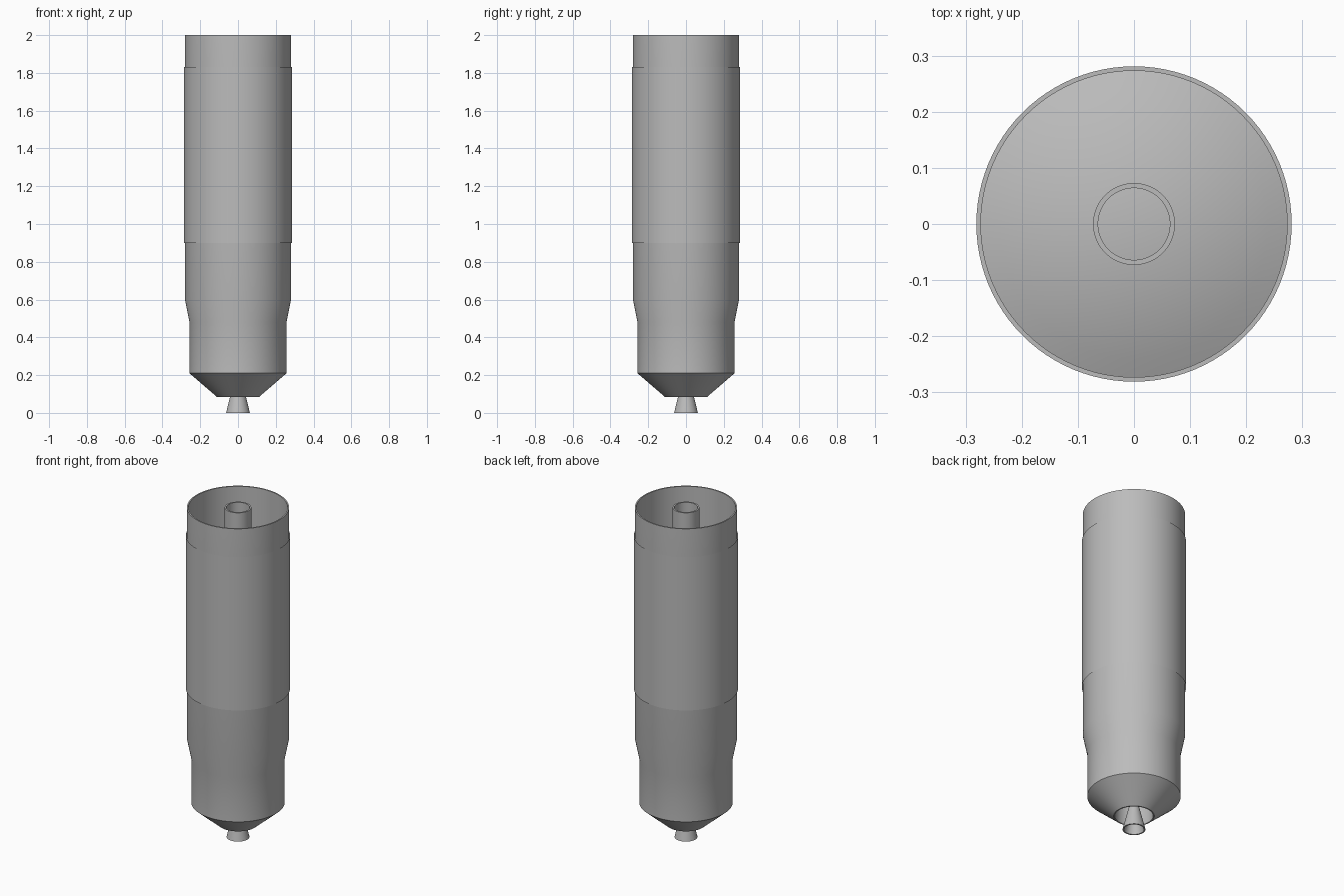
import bpy, math

cube = bpy.data.objects.get("Cube")
if cube:
    bpy.data.objects.remove(cube, do_unlink=True)

GREY = (0.5, 0.5, 0.5, 1.0)
metal = bpy.data.materials.new("plain_grey")
metal.use_nodes = True
metal.diffuse_color = GREY
metal.node_tree.nodes["Principled BSDF"].inputs["Base Color"].default_value = GREY


def lathe(name, profile, closed=False, sides=96):
    """Spin (radius, height) points about z; a zero radius makes a pole."""
    verts, rings, faces = [], [], []
    for r, z in profile:
        start = len(verts)
        count = sides if r > 0 else 1
        for i in range(count):
            a = 2 * math.pi * i / sides
            verts.append((r * math.cos(a), r * math.sin(a), z))
        rings.append([start + i % count for i in range(sides)])
    pairs = list(zip(rings, rings[1:]))
    if closed:
        pairs.append((rings[-1], rings[0]))
    for low, high in pairs:
        for i in range(sides):
            j = (i + 1) % sides
            quad = (low[i], low[j], high[j], high[i])
            faces.append(list(dict.fromkeys(quad)))
    mesh = bpy.data.meshes.new(name)
    mesh.from_pydata(verts, [], faces)
    mesh.materials.append(metal)
    obj = bpy.data.objects.new(name, mesh)
    bpy.context.collection.objects.link(obj)
    bpy.ops.object.select_all(action="DESELECT")
    obj.select_set(True)
    bpy.context.view_layer.objects.active = obj
    bpy.ops.object.shade_smooth_by_angle(angle=math.radians(30))
    return obj


# Body: recess under the base, tapered base, waist, outer wall, rim, inner wall
FLOOR = 1.4
lathe("body_shell", [
    (0, 0.2), (0.105, 0.2), (0.105, 0.085), (0.112, 0.085), (0.257, 0.21),
    (0.257, 0.48), (0.281, 0.6), (0.281, 2.0), (0.273, 2.0), (0.273, FLOOR)])

# Thin open sleeve around the middle of the body
lathe("outer_sleeve", [(0.286, 0.9), (0.286, 1.83)])

# Shallow domed bulkhead closing the inside
RISE = 0.06
steps = 8
dome = [(0.273 * (1 - k / steps), FLOOR + RISE * (1 - (1 - k / steps) ** 2))
        for k in range(steps + 1)]
lathe("inner_bulkhead", dome)

# Central tube rising from the bulkhead to the rim
lathe("central_tube", [
    (0.073, FLOOR), (0.073, 2.0), (0.064, 2.0), (0.064, FLOOR)], closed=True)

# Flared exhaust nozzle, hollow and open below
lathe("nozzle", [
    (0.055, 0.0), (0.063, 0.0), (0.042, 0.085), (0.026, 0.15), (0.026, 0.2),
    (0.018, 0.2), (0.018, 0.15), (0.034, 0.085)], closed=True)
